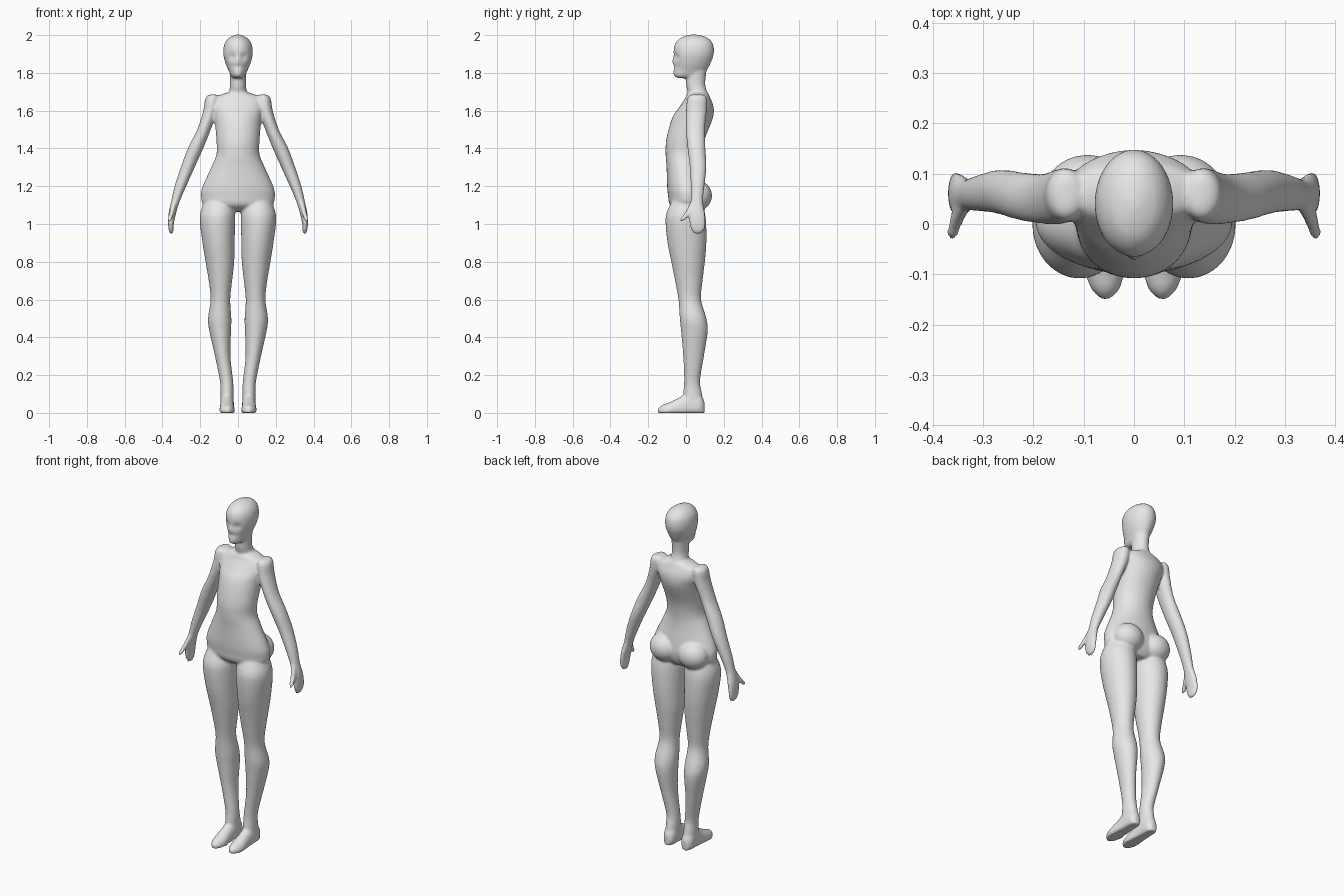
import bpy
import bmesh
from math import cos, sin, tau, exp
from mathutils import Matrix, Vector

if "Cube" in bpy.data.objects:
    bpy.data.objects.remove(bpy.data.objects["Cube"], do_unlink=True)

SEGMENTS = 32
STEPS = 5


def spline(a, b, c, d, t):
    """Catmull-Rom interpolation between two neighbouring rings."""
    return [q + (r - p) * t / 2 + (p * 2 - q * 5 + r * 4 - s) * t * t / 2
            + (q * 3 - p - r * 3 + s) * t ** 3 / 2
            for p, q, r, s in zip(a, b, c, d)]


def smooth_rings(rings):
    """Add in-between rings so that each part has a flowing outline."""
    padded = [rings[0], *rings, rings[-1]]
    result = []
    for i in range(len(rings) - 1):
        for step in range(STEPS):
            result.append(spline(*padded[i:i + 4], step / STEPS))
    result.append(rings[-1])
    return result


def loft(bm, rings, side=1, lengthwise=False):
    """Skin oval rings: (position, centre x, half width, low edge, high edge)."""
    loops = []
    for along, centre, half, low, high in smooth_rings(rings):
        loop = []
        for k in range(SEGMENTS):
            angle = tau * k / SEGMENTS
            x = side * (centre + half * cos(angle))
            across = (low + high) / 2 + (high - low) / 2 * sin(angle)
            if lengthwise:
                point = (x, along, max(across, 0))
            else:
                point = (x, across, along)
            loop.append(bm.verts.new(point))
        loops.append(loop)
    for lower, upper in zip(loops, loops[1:]):
        for k in range(SEGMENTS):
            n = (k + 1) % SEGMENTS
            bm.faces.new((lower[k], lower[n], upper[n], upper[k]))
    bm.faces.new(loops[0])
    bm.faces.new(loops[-1])
    return [vert for loop in loops for vert in loop]


def ball(bm, centre, size):
    matrix = Matrix.Translation(centre) @ Matrix.Diagonal((*size, 1))
    bmesh.ops.create_uvsphere(bm, u_segments=SEGMENTS, v_segments=SEGMENTS // 2,
                              radius=1, matrix=matrix)


def sculpt_face(verts, x, z, wide, tall, amount):
    """Push the front of the head in or out with a soft round brush."""
    for vert in verts:
        if vert.co.y < 0.02:
            fall = ((vert.co.x - x) / wide) ** 2 + ((vert.co.z - z) / tall) ** 2
            vert.co.y += amount * exp(-fall)


# Ring profiles for each part
torso = [
    (1.065, 0, .07, -.04, .07), (1.1, 0, .178, -.085, .095),
    (1.15, 0, .196, -.095, .105), (1.2, 0, .187, -.1, .1),
    (1.3, 0, .142, -.103, .085), (1.37, 0, .114, -.108, .085),
    (1.45, 0, .115, -.104, .1), (1.56, 0, .125, -.074, .142),
    (1.62, 0, .14, -.035, .146), (1.665, 0, .13, -.005, .13),
    (1.687, 0, .085, .005, .12), (1.7, 0, .04, .03, .11),
]
neck = [
    (1.64, 0, .07, .0, .12), (1.69, 0, .05, .01, .115),
    (1.74, 0, .042, .0, .102), (1.82, 0, .044, .0, .11),
]
head = [
    (1.772, 0, .022, -.045, .04), (1.785, 0, .038, -.062, .08),
    (1.81, 0, .049, -.066, .108), (1.85, 0, .066, -.065, .13),
    (1.9, 0, .078, -.067, .147), (1.95, 0, .073, -.06, .144),
    (1.982, 0, .052, -.034, .12), (1.997, 0, .026, .0, .085),
    (2.003, 0, .006, .03, .05),
]
leg = [
    (1.13, .1, .075, -.07, .08), (1.06, .107, .092, -.103, .1),
    (1, .108, .093, -.108, .107), (.9, .103, .085, -.098, .108),
    (.8, .096, .076, -.078, .1), (.7, .093, .062, -.058, .088),
    (.6, .093, .052, -.04, .08), (.5, .097, .062, -.033, .108),
    (.43, .094, .057, -.026, .115), (.3, .081, .041, -.015, .095),
    (.17, .061, .035, -.01, .075), (.1, .058, .035, -.015, .085),
    (.02, .058, .036, -.01, .092),
]
foot = [
    (-.15, .057, .008, -.01, .022), (-.13, .057, .028, -.02, .04),
    (-.09, .058, .04, -.03, .055), (-.03, .058, .037, -.03, .085),
    (.03, .058, .036, -.03, .12), (.075, .058, .034, -.02, .1),
    (.098, .058, .016, -.01, .06),
]
arm = [
    (1.686, .132, .015, .03, .09), (1.668, .135, .037, .008, .11),
    (1.6, .146, .038, .0, .11), (1.5, .18, .036, .0, .1),
    (1.4, .225, .041, .008, .103), (1.3, .266, .037, .02, .108),
    (1.2, .305, .031, .025, .098), (1.12, .331, .023, .026, .09),
    (1.06, .347, .02, .018, .1), (1, .355, .015, .018, .104),
    (.965, .354, .012, .03, .095), (.948, .352, .006, .045, .075),
]
thumb = [
    (1.12, .336, .012, .025, .06), (1.06, .351, .013, -.006, .032),
    (1.03, .36, .012, -.028, .002), (1.013, .363, .006, -.034, -.016),
]

bm = bmesh.new()

# Trunk and neck
loft(bm, torso)
loft(bm, neck)

# Head with eye sockets, nose, mouth and chin
face = loft(bm, head)
for x in (-.03, .03):
    sculpt_face(face, x, 1.885, .018, .018, .014)
    sculpt_face(face, x * 1.2, 1.83, .016, .02, .006)
sculpt_face(face, 0, 1.862, .011, .02, -.009)
sculpt_face(face, 0, 1.832, .025, .007, .006)
sculpt_face(face, 0, 1.795, .02, .012, -.003)

# Limbs and hips on both sides
for side in (1, -1):
    loft(bm, leg, side)
    loft(bm, foot, side, lengthwise=True)
    loft(bm, arm, side)
    loft(bm, thumb, side)
    ball(bm, Vector((side * .092, .06, 1.15)), (.088, .078, .08))

bmesh.ops.recalc_face_normals(bm, faces=bm.faces)
mesh = bpy.data.meshes.new("body")
bm.to_mesh(mesh)
bm.free()

# One plain grey skin
grey = bpy.data.materials.new("plain grey")
grey.use_nodes = True
colour = (.8, .8, .8, 1)
grey.diffuse_color = colour
for node in grey.node_tree.nodes:
    if node.type == "BSDF_PRINCIPLED":
        node.inputs["Base Color"].default_value = colour
mesh.materials.append(grey)

body = bpy.data.objects.new("body", mesh)
bpy.context.collection.objects.link(body)
mesh.polygons.foreach_set("use_smooth", [True] * len(mesh.polygons))

# Fuse the parts into one skin and soften the joins
fuse = body.modifiers.new("fuse", "REMESH")
fuse.mode = "VOXEL"
fuse.voxel_size = .007
fuse.use_smooth_shade = True
soften = body.modifiers.new("soften", "SMOOTH")
soften.factor = .5
soften.iterations = 6
